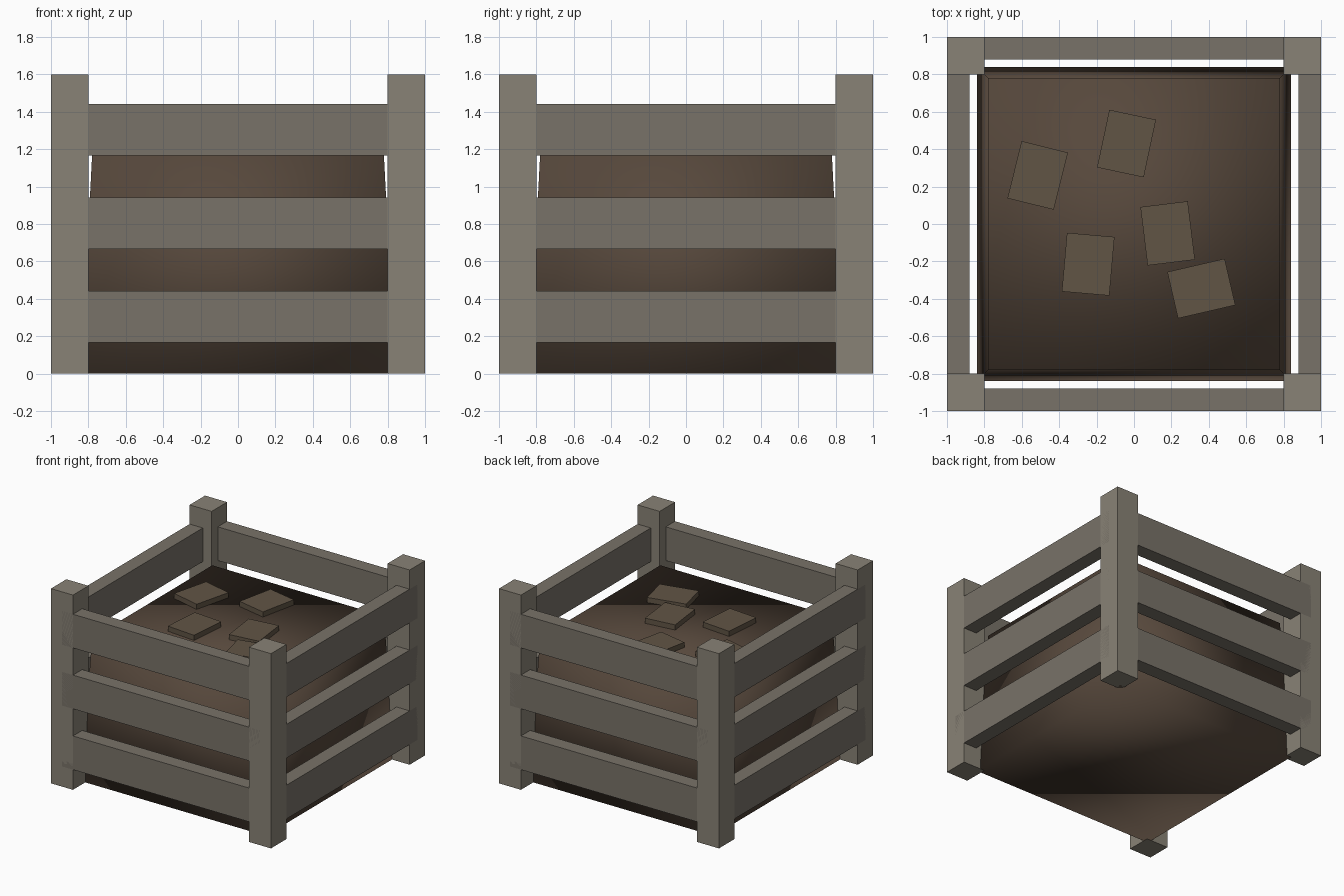
import bpy, math

if "Cube" in bpy.data.objects:
    bpy.data.objects.remove(bpy.data.objects["Cube"])

def material(name, rgb):
    m = bpy.data.materials.new(name)
    m.diffuse_color = (*rgb, 1)
    m.use_nodes = True
    m.node_tree.nodes["Principled BSDF"].inputs["Base Color"].default_value = m.diffuse_color
    return m

POST = material("weathered_post", (0.25, 0.225, 0.18))
SLAT = material("weathered_slat", (0.19, 0.17, 0.14))
SOIL = material("soil_brown", (0.095, 0.065, 0.045))
CHIP = material("chip_brown", (0.12, 0.09, 0.06))

def box(name, loc, size, mat, rot=0):
    bpy.ops.mesh.primitive_cube_add(size=1, location=loc, rotation=(0, 0, rot))
    o = bpy.context.object
    o.name = name
    o.scale = size
    bpy.ops.object.transform_apply(location=False, rotation=False, scale=True)
    o.data.materials.append(mat)
    return o

# Corner posts
for sx in (-1, 1):
    for sy in (-1, 1):
        box("corner_post", (0.9 * sx, 0.9 * sy, 0.8), (0.2, 0.2, 1.6), POST)

# Three rows of slats on each side, ends housed in the posts
for z in (0.304, 0.804, 1.304):
    for s in (-1, 1):
        box("front_back_slat", (0, 0.94 * s, z), (1.8, 0.12, 0.277), SLAT)
        box("side_slat", (0.94 * s, 0, z), (0.12, 1.8, 0.277), SLAT)

# Compost heap: slightly tapered block with soft shading
TOP = 1.17
heap = box("compost_heap", (0, 0, TOP / 2), (1.68, 1.68, TOP), SOIL)
for v in heap.data.vertices:
    if v.co.z > 0:
        v.co.x *= 0.78 / 0.84
        v.co.y *= 0.78 / 0.84
heap.data.shade_smooth()

# Flat scraps lying on the heap: x, y, width, depth, angle
for x, y, w, d, a in [(-0.04, 0.43, 0.255, 0.315, -12),
                      (-0.515, 0.26, 0.255, 0.315, -14),
                      (-0.245, -0.215, 0.255, 0.315, -5),
                      (0.18, -0.05, 0.255, 0.315, 7),
                      (0.36, -0.345, 0.315, 0.255, 13)]:
    box("compost_scrap", (x, y, 1.18), (w, d, 0.065), CHIP, math.radians(a))
